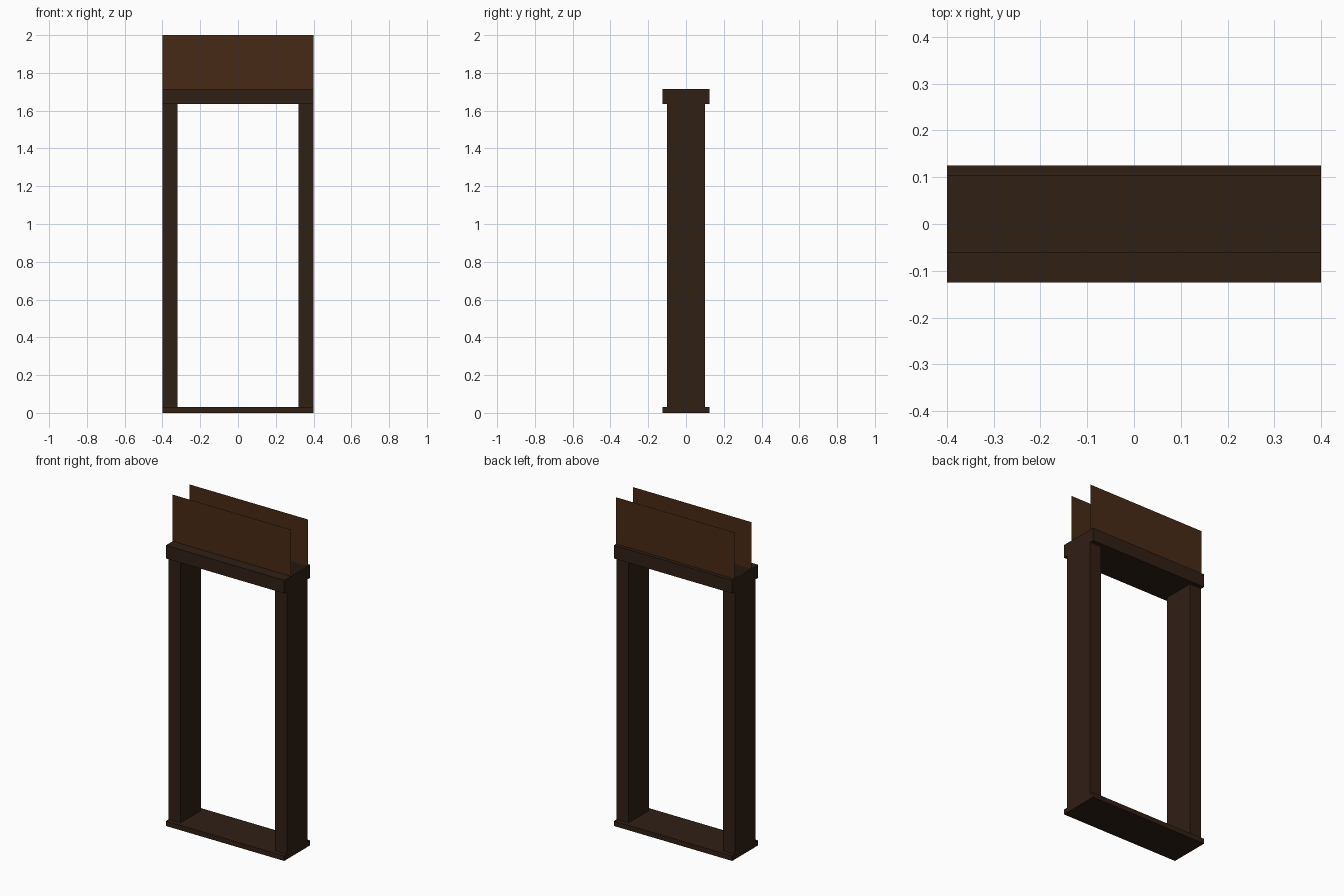
import bpy, bmesh

if "Cube" in bpy.data.objects:
    bpy.data.objects.remove(bpy.data.objects["Cube"])


def material(name, rgb):
    m = bpy.data.materials.new(name)
    m.diffuse_color = (*rgb, 1)
    m.use_nodes = True
    m.node_tree.nodes["Principled BSDF"].inputs["Base Color"].default_value = m.diffuse_color
    return m


FRAME = material("dark_wood", (0.030, 0.014, 0.0075))
PANEL = material("brown_wood", (0.064, 0.023, 0.008))


def finish(name, bm, mat):
    me = bpy.data.meshes.new(name)
    bm.to_mesh(me)
    bm.free()
    me.materials.append(mat)
    ob = bpy.data.objects.new(name, me)
    bpy.context.collection.objects.link(ob)
    return ob


def box(name, x, y, z, mat):
    bm = bmesh.new()
    bmesh.ops.create_cube(bm, size=1)
    for v in bm.verts:
        for i, (a, b) in enumerate((x, y, z)):
            v.co[i] = a if v.co[i] < 0 else b
    return finish(name, bm, mat)


def extruded_sheet(name, outline, half, mat, caps=False):
    # Extrude a (y, z) outline along x; optional flat end caps
    bm = bmesh.new()
    rows = [[bm.verts.new((x, y, z)) for y, z in outline] for x in (-half, half)]
    n = len(outline)
    for i in range(n if caps else n - 1):
        j = (i + 1) % n
        bm.faces.new((rows[0][i], rows[0][j], rows[1][j], rows[1][i]))
    if caps:
        bm.faces.new(rows[0][::-1])
        bm.faces.new(rows[1])
        bmesh.ops.recalc_face_normals(bm, faces=bm.faces)
    return finish(name, bm, mat)


W, D = 0.40, 0.125            # half width, half depth of sill and lintel
Z0, Z1, Z2 = 0.03, 1.635, 1.715
YF, YB = -0.06, 0.103         # front and back panel planes

# Sill and side posts
box("sill", (-W, W), (-D, D), (0, Z0), FRAME)
for side, x in (("left", (-W, -0.32)), ("right", (0.32, W))):
    box(side + "_post", x, (-0.10, 0.10), (Z0, Z1), FRAME)

# Lintel with a channel in its top between the two panels
floor = Z1 + 0.002
extruded_sheet("lintel", [(-D, Z1), (D, Z1), (D, Z2), (YB, Z2), (YB, floor),
                          (YF, floor), (YF, Z2), (-D, Z2)], W, FRAME, caps=True)

# Thin end plates closing the channel
for side, x in (("left", -W), ("right", W)):
    bm = bmesh.new()
    bm.faces.new([bm.verts.new((x, y, z)) for y, z in
                  ((YF, floor), (YB, floor), (YB, Z2), (YF, Z2))])
    if x < 0:
        bmesh.ops.reverse_faces(bm, faces=bm.faces)
    finish(side + "_channel_end", bm, FRAME)

# Thin upright panels above the lintel
extruded_sheet("front_panel", [(YF, Z2), (YF, 2.0)], W, PANEL)
extruded_sheet("back_panel", [(YB, 2.0), (YB, Z2)], W, PANEL)
